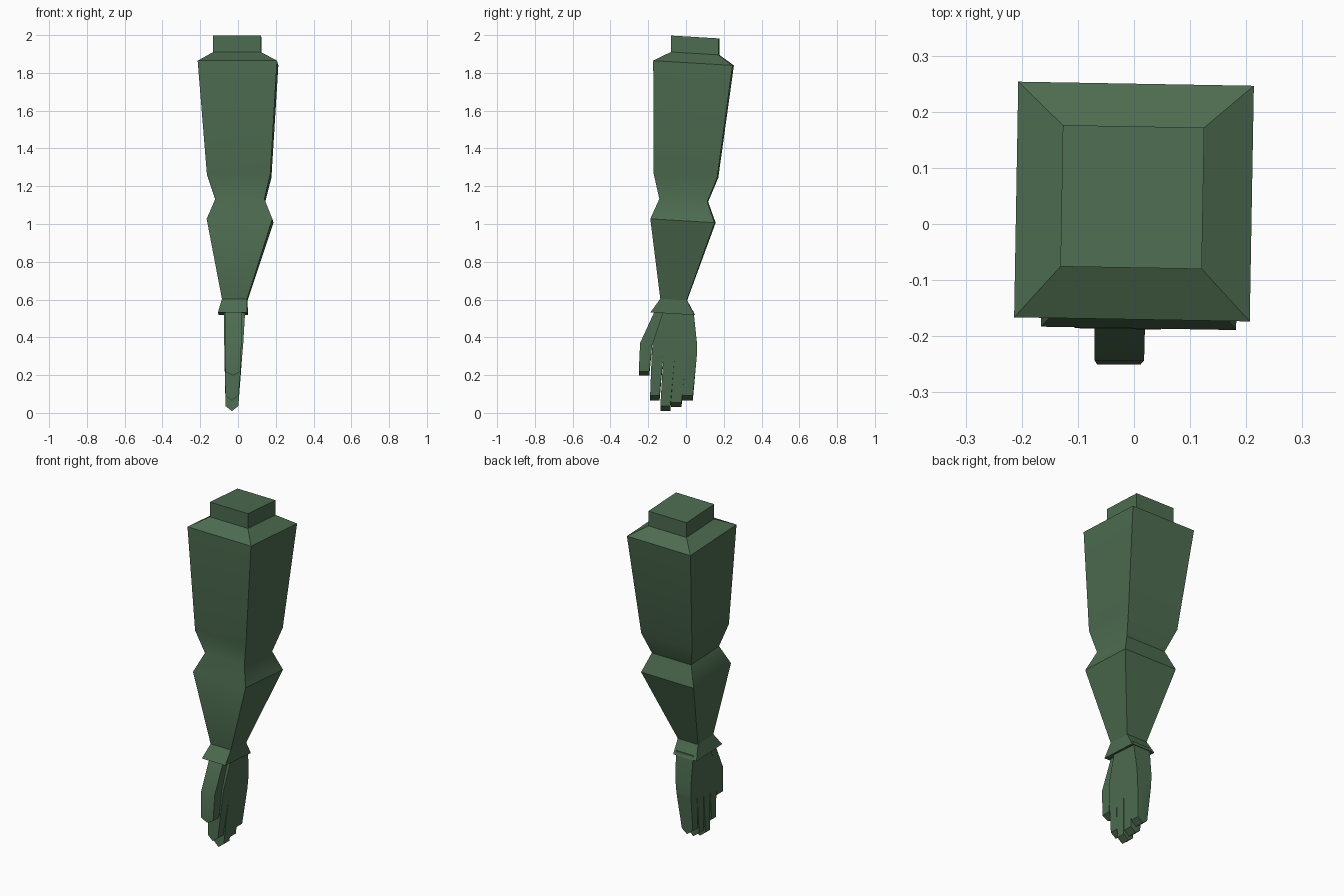
import bpy, bmesh, math
from mathutils import Matrix, Vector

if "Cube" in bpy.data.objects:
    bpy.data.objects.remove(bpy.data.objects["Cube"])

green = bpy.data.materials.new("dark_green")
green.use_nodes = True
color = (0.075, 0.15, 0.081, 1)
green.diffuse_color = color
green.node_tree.nodes["Principled BSDF"].inputs["Base Color"].default_value = color
green.node_tree.nodes["Principled BSDF"].inputs["Roughness"].default_value = 0.8


def loft(name, rings, angle):
    """Skin a stack of matching rings, listed from top to bottom."""
    bm = bmesh.new()
    loops = [[bm.verts.new(p) for p in ring] for ring in rings]
    n = len(loops[0])
    for a, b in zip(loops, loops[1:]):
        for i in range(n):
            j = (i + 1) % n
            bm.faces.new((a[i], a[j], b[j], b[i]))
    bm.faces.new(loops[0])
    last = loops[-1]
    if n == 6:
        # wedge tip: two faces meeting on the middle ridge
        bm.faces.new((last[0], last[1], last[4], last[5]))
        bm.faces.new((last[1], last[2], last[3], last[4]))
    else:
        bm.faces.new(last)
    bmesh.ops.recalc_face_normals(bm, faces=bm.faces)
    mesh = bpy.data.meshes.new(name)
    bm.to_mesh(mesh)
    bm.free()
    mesh.materials.append(green)
    obj = bpy.data.objects.new(name, mesh)
    bpy.context.collection.objects.link(obj)
    bpy.ops.object.select_all(action='DESELECT')
    obj.select_set(True)
    bpy.context.view_layer.objects.active = obj
    bpy.ops.object.shade_smooth_by_angle(angle=math.radians(angle))
    return obj


def square(z, cx, cy, hx, hy, twist=-1):
    """Slightly twisted rectangle, tilted down toward the back."""
    turn = Matrix.Rotation(math.radians(twist), 3, 'Z')
    ring = []
    for sx, sy in ((-1, -1), (1, -1), (1, 1), (-1, 1)):
        p = turn @ Vector((sx * hx, sy * hy, 0))
        ring.append((cx + p.x, cy + p.y, z - 0.06 * p.y))
    return ring


def section(z, x0, x1, y0, y1, drop=0.0, groove=0.0):
    """Six-point section of the hand, with an optional lowered middle."""
    xm = (x0 + x1) / 2
    return [(x0, y0 + groove, z), (xm, y0, z - drop), (x1, y0, z),
            (x1, y1, z), (xm, y1, z - drop), (x0, y1 - groove, z)]


# Upper arm, elbow and forearm
loft("arm", [
    square(1.99, -0.003, 0.048, 0.126, 0.126),
    square(1.903, -0.003, 0.048, 0.126, 0.126),
    square(1.852, 0, 0.04, 0.21, 0.21),
    square(1.255, 0.006, 0, 0.168, 0.168),
    square(1.125, 0.012, -0.012, 0.13, 0.127),
    square(1.017, 0.011, -0.016, 0.174, 0.17),
    square(0.6, -0.017, -0.065, 0.067, 0.07),
], 38)

# Flared cuff
loft("wrist_cuff", [
    square(0.6, -0.017, -0.065, 0.067, 0.07),
    square(0.525, -0.027, -0.07, 0.077, 0.117),
], 30)

# Palm
loft("palm", [
    section(0.54, -0.075, 0.038, -0.12, 0.04),
    section(0.37, -0.073, 0.028, -0.177, 0.058),
    section(0.3, -0.072, 0.022, -0.182, 0.057),
], 30)

# Thumb
loft("thumb", [
    section(0.54, -0.07, 0.02, -0.165, -0.11),
    section(0.37, -0.07, 0.018, -0.243, -0.178),
    section(0.218, -0.066, 0.012, -0.25, -0.194, 0.02),
], 25)

# Four fingers: top span, tip span and tip height
fingers = {
    "index_finger": (-0.182, -0.12, -0.19, -0.14, 0.065),
    "middle_finger": (-0.12, -0.06, -0.136, -0.083, 0.01),
    "ring_finger": (-0.06, 0, -0.08, -0.024, 0.03),
    "little_finger": (0, 0.057, -0.021, 0.036, 0.065),
}
for name, (a, b, c, d, tip) in fingers.items():
    loft(name, [
        section(0.3, -0.072, 0.022, a, b),
        section(tip + 0.026, -0.066, 0.002, c, d, 0.026, 0.005),
    ], 25)
